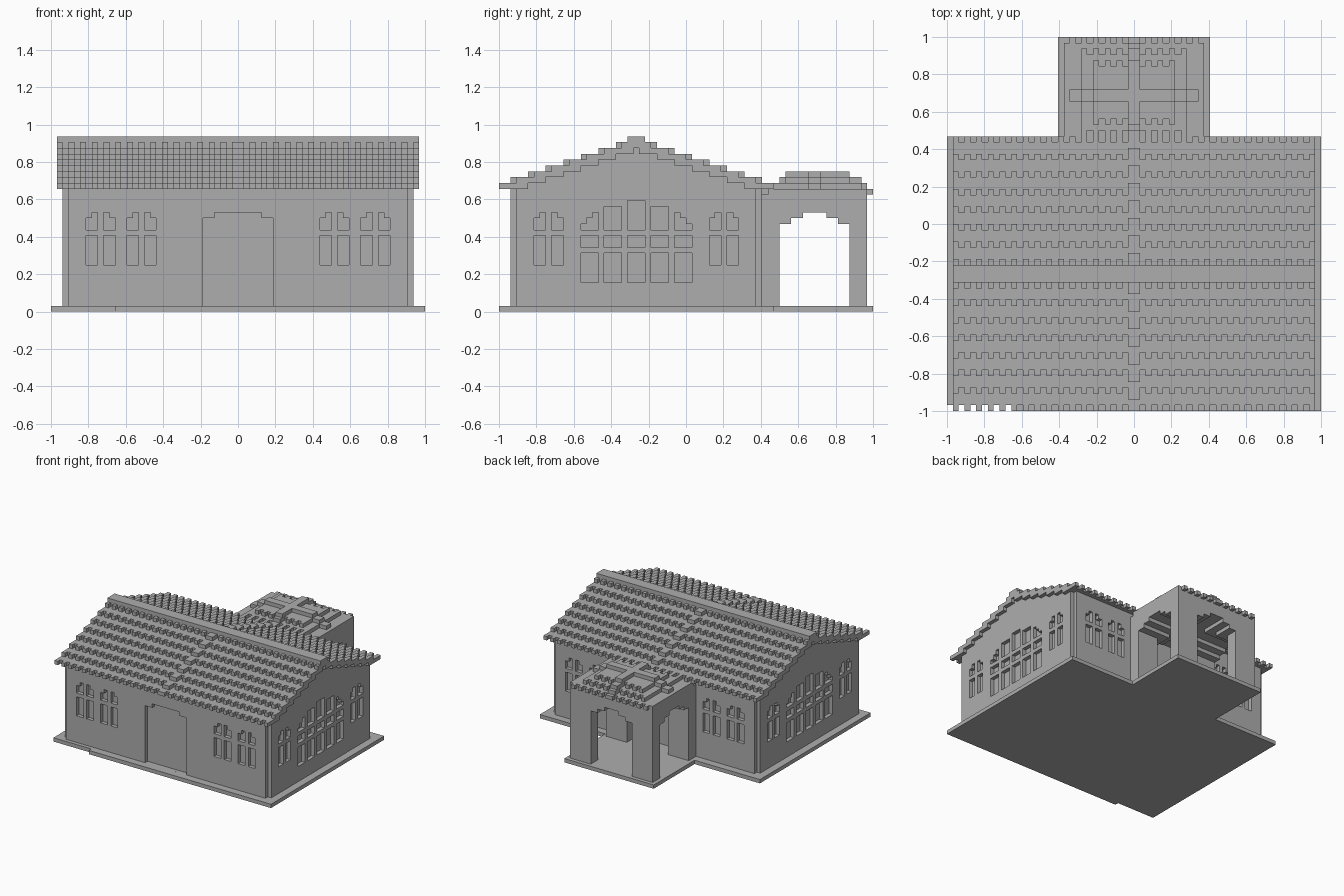
import bpy
import bmesh

U = 1 / 32          # one building block
MID = -17           # mirror sum for the main house depth

if "Cube" in bpy.data.objects:
    bpy.data.objects.remove(bpy.data.objects["Cube"], do_unlink=True)

stone = bpy.data.materials.new("plain_grey")
stone.diffuse_color = (0.42, 0.42, 0.42, 1)
stone.use_nodes = True
stone.node_tree.nodes["Principled BSDF"].inputs["Base Color"].default_value = (0.42, 0.42, 0.42, 1)


def prism(bm, pts, axis, lo, hi):
    """Extrude a flat outline along an axis; sizes are in blocks."""
    def place(a, b, c):
        p = {"x": (c, a, b), "y": (a, c, b), "z": (a, b, c)}[axis]
        return [k * U for k in p]
    low = [bm.verts.new(place(a, b, lo)) for a, b in pts]
    top = [bm.verts.new(place(a, b, hi)) for a, b in pts]
    faces = [bm.faces.new(low), bm.faces.new(top)]
    for i in range(len(pts)):
        j = (i + 1) % len(pts)
        faces.append(bm.faces.new((low[i], low[j], top[j], top[i])))
    bmesh.ops.recalc_face_normals(bm, faces=faces)


def rect(a0, a1, b0, b1):
    return [(a0, b0), (a1, b0), (a1, b1), (a0, b1)]


def box(bm, x0, x1, y0, y1, z0, z1):
    prism(bm, rect(x0, x1, y0, y1), "z", z0, z1)


def finish(name, bm):
    mesh = bpy.data.meshes.new(name)
    bm.to_mesh(mesh)
    bm.free()
    mesh.materials.append(stone)
    ob = bpy.data.objects.new(name, mesh)
    bpy.context.collection.objects.link(ob)
    return ob


def carve(ob, bm):
    """Cut the outlines in bm out of an object."""
    cutter = finish("cutter", bm)
    cutter.hide_render = True
    mod = ob.modifiers.new("carve", "BOOLEAN")
    mod.operation, mod.solver, mod.object = "DIFFERENCE", "EXACT", cutter
    bpy.context.view_layer.objects.active = ob
    bpy.ops.object.modifier_apply(modifier=mod.name)
    bpy.data.objects.remove(cutter, do_unlink=True)


def stepped(heights, centre, base):
    """Symmetric arch outline from (half width, top height) pairs, widest first."""
    right = [(centre + heights[0][0], base)]
    for i, (w, h) in enumerate(heights):
        right.append((centre + w, h))
        if i + 1 < len(heights):
            right.append((centre + heights[i + 1][0], h))
    return right + [(2 * centre - a, b) for a, b in reversed(right)]


def comb(bm, n, outer, inner, z, extra=0):
    """Tile course with one-block teeth along its outer edge."""
    s = 1 if inner > outer else -1
    half = []
    for i in range(n):
        y = outer + s * (i % 2)
        if i == 0:
            y -= s * extra
        half += [(i, y), (i + 1, y)]
    half = half[1:] + [(n, inner)]
    prism(bm, half + [(-a, b) for a, b in reversed(half)], "z", z - 1, z)


# Ground slab with a small step at one front corner and a porch tongue
bm = bmesh.new()
right_side = [(32, -32), (32, 15), (13, 15), (13, 32)]
left_side = [(-13, 32), (-13, 15), (-32, 15), (-32, -31), (-21, -31), (-21, -32)]
prism(bm, right_side + left_side, "z", 0, 1)
finish("ground_slab", bm)

# Main walls with notched corners
bm = bmesh.new()
quarter = [(30, 12), (29, 12), (29, 13)]
north = quarter + [(-a, b) for a, b in reversed(quarter)]
south = [(a, MID - b) for a, b in reversed(north)]
prism(bm, north + south, "z", 1, 21)
walls = finish("main_walls", bm)

# Recessed windows and doors
bm = bmesh.new()


def arched_pair(axis, left, lo, hi):
    """Two narrow windows under a shared rounded head."""
    for a, s in ((left, 1), (left + 5, -1)):
        prism(bm, rect(min(a, a + 2 * s), max(a, a + 2 * s), 8, 13), axis, lo, hi)
        head = [(0, 14), (2, 14), (2, 17), (1, 17), (1, 16), (0, 16)]
        prism(bm, [(a + s * p, q) for p, q in head], axis, lo, hi)


for lo, hi in ((-31, -29), (12, 14)):
    for left in (-26, -19, 14, 21):
        arched_pair("y", left, lo, hi)
    prism(bm, stepped([(6, 16), (4, 17)], 0, 1.001), "y", lo, hi)

for lo, hi in ((-31, -29), (29, 31)):
    for left in (-26, 4):
        arched_pair("x", left, lo, hi)
    # Large arched window of five columns and three rows
    for a in range(-18, 0, 4):
        for b0, b1 in ((5, 10), (11, 13)):
            prism(bm, rect(a, a + 3, b0, b1), "x", lo, hi)
    for a, h in ((-14, 18), (-10, 19), (-6, 18)):
        prism(bm, rect(a, a + 3, 14, h), "x", lo, hi)
    side = [(-18, 14), (-15, 14), (-15, 17), (-16, 17), (-16, 16), (-17, 16), (-17, 15), (-18, 15)]
    prism(bm, side, "x", lo, hi)
    prism(bm, [(MID - a, b) for a, b in side], "x", lo, hi)
carve(walls, bm)

# Stepped gable filling the roof space
bm = bmesh.new()
steps = [(18.5 - 3 * k, 22 + k) for k in range(7)]
prism(bm, stepped(steps, MID / 2, 21), "x", -30, 30)
finish("gable_fill", bm)

# Main roof: eight overlapping toothed courses per slope, and a ridge
bm = bmesh.new()
for k in range(8):
    edge = -32 + 3 * k
    inner = min(edge + 5, MID / 2)
    extra = 1 if k else 0
    comb(bm, 31, edge, inner, 22 + k, extra)
    comb(bm, 31, MID - edge, MID - inner, 22 + k, extra)
finish("main_roof_tiles", bm)

bm = bmesh.new()
box(bm, -31, 31, -10, -7, 29, 30)
finish("roof_ridge", bm)

# Porch body with crossing arched passages
bm = bmesh.new()
box(bm, -12, 12, 13, 31, 1, 20)
porch = finish("porch_walls", bm)
arch = [(6, 15), (4, 16), (2, 17)]
for axis, centre, lo, hi in (("x", 22, -14, 14), ("y", 0, 12, 33)):
    bm = bmesh.new()
    prism(bm, stepped(arch, centre, 0), axis, lo, hi)
    carve(porch, bm)

# Porch roof: three toothed courses
bm = bmesh.new()
for half, front, back, z in ((12, 13, 32, 21), (9, 15, 30, 22), (7, 17, 28, 23)):
    comb(bm, half, front, 22.5, z)
    comb(bm, half, back, 22.5, z)
finish("porch_roof_tiles", bm)

# Crossed ridge bars stepping over the porch roof
bm = bmesh.new()
for half, front, back, z in ((11, 15, 31, 22), (9, 16, 30, 23), (7, 17, 28, 24)):
    box(bm, -1, 1, front, back, z - 1, z)
    box(bm, -half, half, 21, 23, z - 1, z)
finish("porch_ridge_cross", bm)
